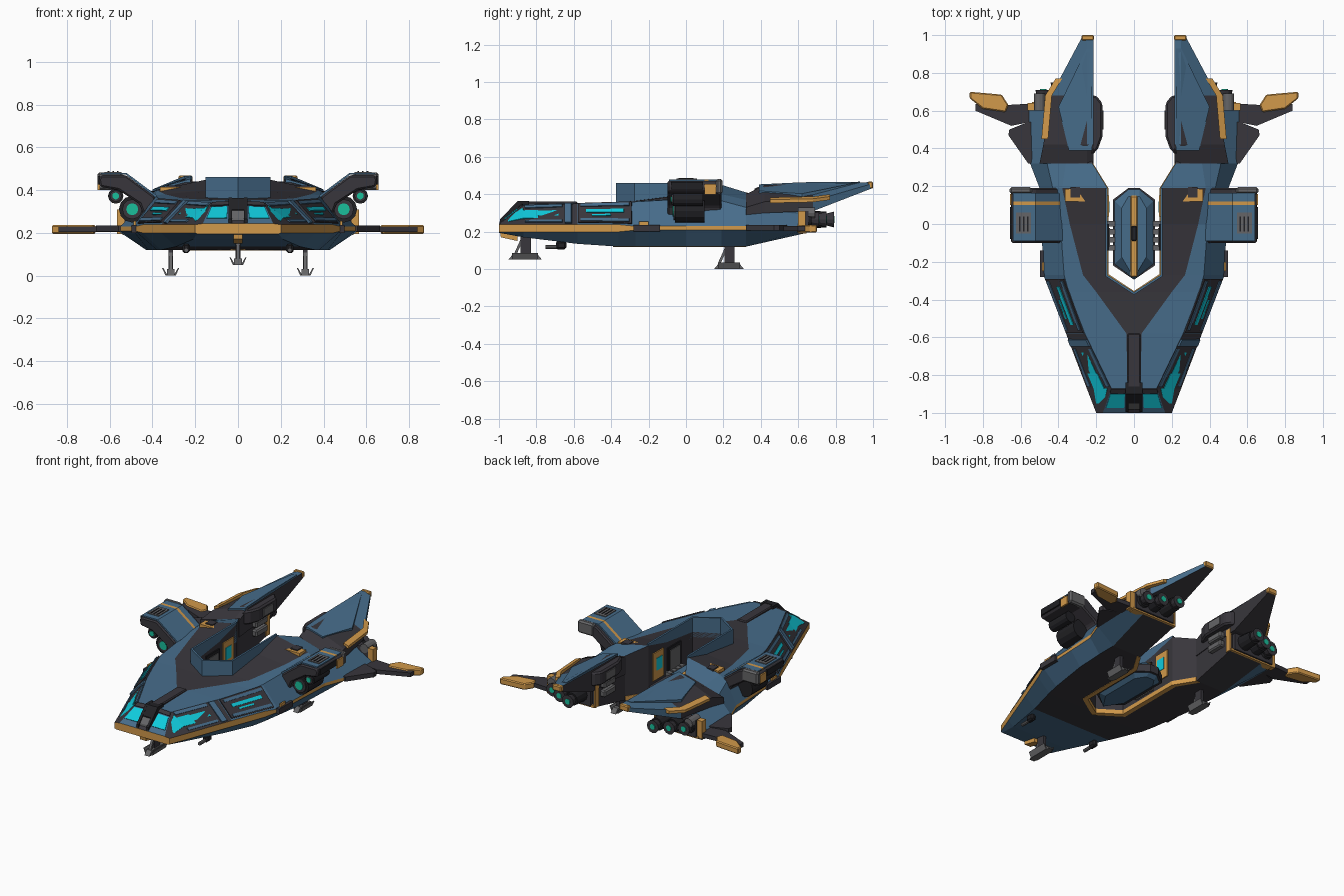
import bpy, bmesh, math
from mathutils import Vector

if "Cube" in bpy.data.objects:
    bpy.data.objects.remove(bpy.data.objects["Cube"])

def mat(name, r, g, b):
    m = bpy.data.materials.new(name)
    m.diffuse_color = (r, g, b, 1)
    m.use_nodes = True
    m.node_tree.nodes["Principled BSDF"].inputs["Base Color"].default_value = m.diffuse_color
    return m

BLUE = mat("slate blue", .062, .15, .255)
DARK = mat("charcoal", .04, .037, .045)
ORANGE = mat("amber trim", .64, .32, .07)
TEAL = mat("teal glass", .005, .6, .72)
GREY = mat("mid grey", .13, .13, .135)
GREEN = mat("green glow", .01, .52, .33)
BLACK = mat("black metal", .015, .015, .018)

def make(name, verts, faces, mats, idx=None, mirror=True, bevel=0):
    me = bpy.data.meshes.new(name)
    me.from_pydata([tuple(v) for v in verts], [], faces)
    for m in mats:
        me.materials.append(m)
    if idx:
        for p, i in zip(me.polygons, idx):
            p.material_index = i
    bm = bmesh.new()
    bm.from_mesh(me)
    bmesh.ops.recalc_face_normals(bm, faces=bm.faces)
    bm.to_mesh(me)
    bm.free()
    ob = bpy.data.objects.new(name, me)
    bpy.context.collection.objects.link(ob)
    if bevel:
        b = ob.modifiers.new("bevel", 'BEVEL')
        b.width, b.segments = bevel, 1
    if mirror:
        ob.modifiers.new("mirror", 'MIRROR').merge_threshold = .0005
    return ob

def loft(name, rings, mats, rule=None, mirror=True, skip=None, bevel=0):
    n = len(rings[0])
    verts = [p for r in rings for p in r]
    faces, idx = [], []
    for s in range(len(rings) - 1):
        for k in range(n):
            if skip and skip(s, k):
                continue
            k2 = (k + 1) % n
            faces.append((s*n + k, s*n + k2, s*n + n + k2, s*n + n + k))
            idx.append(rule(s, k) if rule else 0)
    for s in (0, len(rings) - 1):
        faces.append(tuple(range(s*n, s*n + n)))
        idx.append(rule(s, -1) if rule else 0)
    return make(name, verts, faces, mats, idx, mirror, bevel)

def prism(name, poly, lo, hi, m, axis='z', mirror=True, bevel=0):
    f = {'z': lambda a, b, h: (a, b, h), 'y': lambda a, b, h: (a, h, b), 'x': lambda a, b, h: (h, a, b)}[axis]
    return loft(name, [[f(a, b, h) for a, b in poly] for h in (lo, hi)], [m], None, mirror, None, bevel)

def box(name, x0, x1, y0, y1, z0, z1, m, mirror=True, bevel=0):
    return prism(name, [(x0, y0), (x1, y0), (x1, y1), (x0, y1)], z0, z1, m, 'z', mirror, bevel)

def tube(name, x, z, r, y0, y1, m, r2=None, mirror=True, n=12):
    rings = [[(x + q*math.cos(2*math.pi*i/n), y, z + q*math.sin(2*math.pi*i/n)) for i in range(n)]
             for y, q in ((y0, r), (y1, r2 or r))]
    return loft(name, rings, [m], None, mirror)

# Hull: stations of y, slot x, bottom x, bottom z, rim x, shoulder x, shoulder z, deck split x, split z, top z
ST = [(-1, 0, .19, .194, .2, .165, .243, .035, .243, .243),
      (-.87, 0, .21, .17, .25, .12, .34, .035, .345, .345),
      (-.58, 0, .29, .135, .36, .26, .35, .04, .352, .352),
      (-.36, 0, .36, .12, .445, .345, .355, .2, .357, .358),
      (-.27, .14, .38, .12, .48, .37, .36, .27, .362, .365),
      (0, .14, .42, .12, .49, .39, .375, .34, .38, .40),
      (.19, .14, .43, .12, .5, .43, .365, .38, .40, .45),
      (.32, .22, .43, .12, .55, .46, .33, .36, .37, .41),
      (.63, .22, .46, .19, .56, .45, .29, .36, .33, .34)]

def ring(s):
    y, xi, xb, zb, xr, xs, zs, xd, zd, zt = s
    thin = .009 if y > -.3 else 0
    return [Vector(p) for p in ((xi, y, zb), (xb, y, zb), (xr, y, .199 + thin), (xr, y, .238 - thin),
                                (xs, y, zs), (xd, y, zd), (xi, y, zt))]

def hull_colour(s, k):
    if k == -1:
        return 2 if s == 0 else 1
    if k == 0:
        return 0 if s < 2 else 1
    if k == 3:
        return 1 if s < 2 else 0
    if k == 5:
        return 0 if s == 6 else 1
    return (1, 0, 2, 0, 0, 0, 1)[k]

loft("hull", [ring(s) for s in ST], [BLUE, DARK, ORANGE], hull_colour,
     skip=lambda s, k: k == 6 and s < 3)

def surf(y, k, t):
    for a, b in zip(ST, ST[1:]):
        if a[0] <= y <= b[0]:
            f = (y - a[0])/(b[0] - a[0])
            ra, rb = ring(a), ring(b)
            return ra[k].lerp(rb[k], f).lerp(ra[k + 1].lerp(rb[k + 1], f), t)

def patch(name, k, y0, y1, t0, t1, lift, m):
    # thin plate lying on hull strip k
    p = [surf(y, k, t) for y, t in ((y0, t0), (y1, t0), (y1, t1), (y0, t1))]
    n = (p[2] - p[0]).cross(p[3] - p[1]).normalized()
    n = n if n.z > 0 else -n
    return loft(name, [[q - n*.004 for q in p], [q + n*lift for q in p]], [m])

# Windscreen and side light panels
patch("front_window", 4, -.97, -.9, .06, .86, .005, TEAL)
patch("front_brow", 4, -.893, -.872, 0, .95, .007, DARK)
patch("side_window", 3, -.95, -.87, .3, .85, .005, TEAL)
patch("side_window_mid", 3, -.87, -.79, .3, .72, .005, TEAL)
patch("side_window_rear", 3, -.79, -.68, .42, .68, .005, TEAL)
patch("side_window_sill", 3, -.86, -.66, .1, .2, .007, BLUE)
patch("side_window_brow", 3, -.86, -.66, .84, .97, .007, BLUE)
patch("window_post", 3, -.645, -.61, .05, .98, .012, BLUE)
patch("side_panel", 3, -.575, -.29, .08, .98, .009, DARK)
patch("panel_frame_low", 3, -.56, -.3, .12, .24, .014, BLUE)
patch("panel_frame_high", 3, -.56, -.3, .8, .92, .014, BLUE)
patch("panel_light", 3, -.53, -.33, .52, .66, .013, TEAL)
patch("panel_light_low", 3, -.5, -.4, .36, .43, .013, TEAL)
box("rim_clasp", .475, .498, -.28, -.14, .2, .236, DARK)
box("rim_marker", .477, .488, -.25, -.2, .225, .255, ORANGE)

# Raised wall and lower trim around the open slot
def rail(name, path, w, z0, z1, m):
    rings = [[(x + ox, y + oy, z) for ox, oy, z in
              ((0, 0, z0), (w, -w*d, z0), (w, -w*d, z1), (0, 0, z1))] for x, y, d in path]
    rings[0] = [(0, path[0][1] - (0 if i in (0, 3) else 1.2*w), p[2]) for i, p in enumerate(rings[0])]
    return loft(name, rings, [m])

rail("slot_wall", [(0, -.36, 1), (.14, -.27, .5), (.14, .19, 0)], .012, .33, .46, BLUE)
rail("slot_trim", [(0, -.355, 1), (.136, -.265, .5), (.136, .19, 0), (.216, .32, 0)], .03, .117, .145, ORANGE)
box("slot_rear_trim", .213, .222, .6, .64, .19, .34, ORANGE)
box("slot_door", .128, .142, -.12, -.02, .2, .34, GREY)
box("slot_door_frame", .132, .142, -.14, 0, .18, .36, BLACK)
box("slot_screen", .13, .142, .06, .12, .26, .34, TEAL)
box("slot_screen_frame", .133, .142, .04, .15, .2, .38, ORANGE)
for i, z in enumerate((.24, .3)):
    box("slot_machinery_%d" % i, .185, .225, .46, .58, z, z + .045, GREY, bevel=.008)

# Nose spine, cap and chin
box("nose_spine", -.034, .034, -.88, -.58, .33, .36, DARK, False, .006)
prism("nose_cap", [(-.99, .2), (-.86, .2), (-.86, .36), (-.9, .36), (-.98, .27)], -.028, .028, GREY, 'x', False)
prism("nose_cap_rail", [(-1, .2), (-.84, .2), (-.84, .364), (-.9, .364), (-.995, .265)], .028, .045, BLACK, 'x')
prism("nose_cap_top", [(-.95, .3), (-.86, .34), (-.86, .363), (-.9, .363), (-.95, .31)], -.028, .028, BLACK, 'x', False)
prism("nose_chin", [(-1.0, .235), (-.99, .17), (-.9, .15), (-.9, .235)], -.022, .022, ORANGE, 'x', False)

# Docked pod in the slot
def pod(c):
    return [(0, -.295 + .2*c), (.11 - c, -.22 + c), (.11 - c, .13 - c), (.03, .19 - c),
            (-.03, .19 - c), (c - .11, .13 - c), (c - .11, -.22 + c)]
prism("pod_frame", pod(0), .15, .2, DARK, 'z', False)
loft("pod_body", [[(x, y, z) for x, y in pod(c)] for z, c in ((.13, .04), (.155, .008), (.2, .008), (.235, .045))],
     [BLUE], None, False)
box("pod_stripe", -.018, .018, -.28, .15, .2, .241, ORANGE, False, .006)
box("pod_hatch", -.016, .016, -.09, -.01, .235, .248, BLACK, False, .006)
for i in range(4):
    box("pod_clamp_%d" % i, .1, .15, -.14 + .042*i, -.11 + .042*i, .16, .21, GREY)

# Shoulder engine pods
ARM = [(.37, .3), (.39, .37), (.525, .47), (.64, .47), (.652, .45), (.645, .415), (.56, .4), (.46, .335), (.44, .28)]
prism("engine_arm", ARM, -.1, .19, DARK, 'y', True, .008)
TOPS = [(.385, .365), (.525, .472), (.64, .472), (.64, .48), (.522, .48), (.378, .373)]
prism("engine_armor", TOPS, -.09, .1, BLUE, 'y')
prism("engine_armor_rear", TOPS, .12, .165, BLUE, 'y')
prism("engine_stripe", TOPS, .1, .12, ORANGE, 'y')
box("engine_end_cap", .54, .658, .16, .195, .4, .482, GREY, True, .01)
box("engine_side_plate", .645, .657, -.08, .09, .425, .465, BLACK)
box("engine_side_stripe", .645, .657, .1, .16, .4, .455, ORANGE)
box("engine_vent", .545, .625, -.05, .06, .478, .485, GREY)
for i in range(3):
    box("vent_slot_%d" % i, .558 + .022*i, .566 + .022*i, -.04, .04, .483, .488, BLACK)
for nm, x, z, r, y0, y1 in (("main", .495, .31, .062, -.06, .1), ("minor", .572, .372, .036, -.07, .09)):
    tube(nm + "_engine_barrel", x, z, r, y0, y1, BLACK)
    tube(nm + "_engine_ring", x, z, r*.75, y0 - .008, y0, DARK)
    tube(nm + "_engine_glow", x, z, r*.45, y0 - .013, y0, GREEN)
box("engine_bracket", .255, .365, .12, .185, .37, .415, ORANGE)
box("engine_bracket_core", .285, .335, .14, .195, .37, .422, DARK)

# Rear fins: stations of y, top z, outer x, outer z, bottom z
def fin_ring(y, zt, xo, zo, zb):
    return [(.215, y, zb), (xo, y, zb), (xo, y, zo), (.25, y, zt), (.215, y, zt)]
FIN = [(.32, .4, .5, .33, .29), (.42, .45, .48, .36, .3), (.68, .455, .44, .365, .31), (.99, .465, .275, .455, .43)]
loft("fin", [fin_ring(*f) for f in FIN], [DARK, BLUE],
     lambda s, k: 1 if (s == 2 and k in (1, 2, 3)) or (s == 1 and k == 3) else 0)
loft("fin_panel", [[(xo, y, z0 + e), (.222, y, zt + e), (.222, y, zt - .03), (xo, y, z0 - .03)] for y, xo, z0, zt, e in
                   ((.39, .345, .412, .447, .006), (.62, .4, .395, .456, .008), (.93, .25, .462, .463, .004))], [BLUE])
box("fin_tip", .212, .278, .972, 1.0, .43, .468, ORANGE, True, .006)
loft("fin_edge_stripe", [[(x, y, z), (x + .035, y, z - .012), (x + .035, y, z - .03), (x, y, z - .03)] for x, y, z in
                         ((.455, .45, .383), (.435, .68, .388), (.38, .77, .4))], [ORANGE])
prism("fin_inner_pack", [(.225, .36), (.19, .4), (.168, .46), (.168, .64), (.2, .68), (.225, .68)], .35, .44, DARK, 'z', True, .01)
box("fin_inner_vent", .162, .175, .5, .6, .37, .42, GREY)

# Wings
prism("wing_arm", [(.5, .64), (.67, .63), (.84, .635), (.84, .6), (.65, .52), (.5, .55)], .203, .23, DARK)
prism("wing_tip", [(.665, .63), (.7, .685), (.87, .7), (.87, .665), (.8, .61), (.68, .592)], .195, .236, ORANGE, 'z', True, .006)
prism("wing_root", [(.52, .32), (.56, .32), (.665, .47), (.66, .5), (.56, .54), (.52, .54)], .205, .235, DARK)

# Rear thrusters
box("rear_bulkhead", .24, .53, .6, .655, .2, .31, DARK)
box("rear_post", .53, .565, .6, .64, .195, .31, ORANGE)
box("rear_sill", .22, .54, .6, .645, .19, .205, ORANGE)
for i, x in enumerate((.31, .4, .48)):
    y = .79 - .04*i
    tube("thruster_%d" % i, x, .265, .05, .64, y - .04, BLACK, .042)
    tube("thruster_nozzle_%d" % i, x, .265, .032, y - .04, y, DARK, .042)
    tube("thruster_glow_%d" % i, x, .265, .018, y, y + .004, GREEN)
tube("side_exhaust", .5, .3, .03, .6, .69, GREY)

# Landing gear
def gear(name, x, y0, y1, z, top, mirror):
    ym = (y0 + y1)/2
    prism(name + "_foot", [(y0, z), (y1, z), (y1 - .025, z + .03), (y0 + .025, z + .03)], x - .018, x + .018, GREY, 'x', mirror)
    for s in (-1, 1):
        prism(name + "_flange_%d" % (s + 1), [(x + s*.014, z), (x + s*.024, z), (x + s*.04, z + .035), (x + s*.034, z + .035)],
              y0 + .02, y1 - .02, GREY, 'y', mirror)
    box(name + "_strut", x - .011, x + .011, ym - .025, ym + .03, z + .02, top, DARK, mirror)
    prism(name + "_brace", [(ym - .06, z + .03), (ym - .045, z + .03), (ym, top), (ym - .015, top)], x - .008, x + .008, GREY, 'x', mirror)
gear("front_gear", 0, -.95, -.77, .05, .18, False)
gear("rear_gear", .315, .15, .31, 0, .13, True)

# Belly turrets
box("turret_base", .225, .26, -.695, -.64, .105, .15, BLACK, True, .01)
tube("turret_barrel", .242, .118, .011, -.75, -.67, GREY, n=8)
